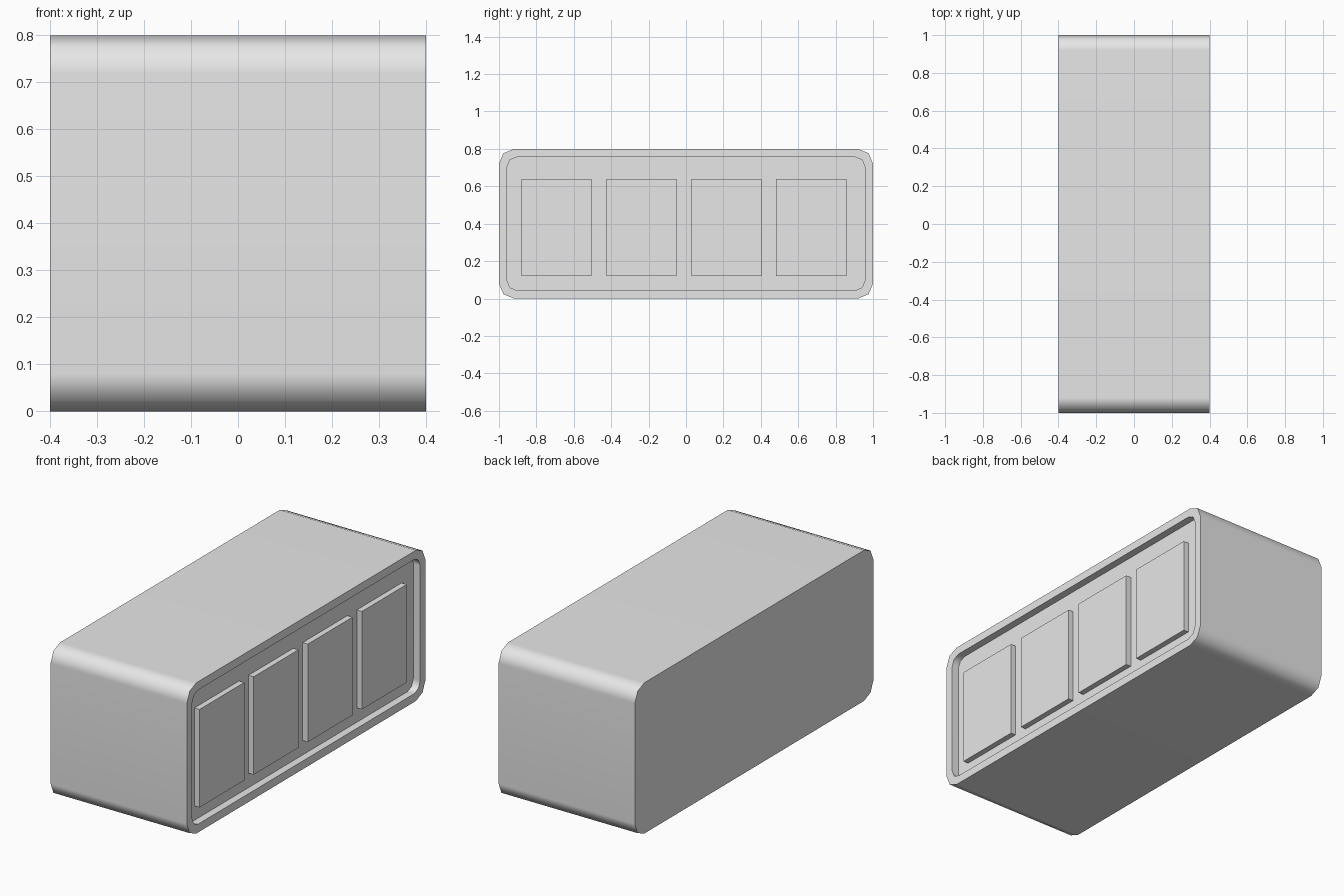
import bpy, bmesh, math

cube = bpy.data.objects.get("Cube")
if cube:
    bpy.data.objects.remove(cube, do_unlink=True)

# Single material
grey = bpy.data.materials.new("light_grey")
grey.use_nodes = True
colour = (0.8, 0.8, 0.8, 1)
grey.diffuse_color = colour
grey.node_tree.nodes["Principled BSDF"].inputs["Base Color"].default_value = colour


def make_object(name, bm):
    bmesh.ops.recalc_face_normals(bm, faces=bm.faces)
    mesh = bpy.data.meshes.new(name)
    bm.to_mesh(mesh)
    bm.free()
    mesh.materials.append(grey)
    obj = bpy.data.objects.new(name, mesh)
    bpy.context.collection.objects.link(obj)
    return obj


def rounded_loop(bm, x, half_y, half_z, radius, segments=2):
    """Rounded rectangle of vertices in the plane at x, centred at z = 0.4."""
    verts = []
    for corner, (sy, sz) in enumerate([(1, 1), (-1, 1), (-1, -1), (1, -1)]):
        for i in range(segments + 1):
            a = math.pi / 2 * (corner + i / segments)
            y = sy * (half_y - radius) + radius * math.cos(a)
            z = sz * (half_z - radius) + radius * math.sin(a)
            verts.append(bm.verts.new((x, y, z + 0.4)))
    return verts


# Housing: rounded block with a shallow recess in its +x side
bm = bmesh.new()
loops = [
    rounded_loop(bm, -0.4, 1.0, 0.4, 0.08),
    rounded_loop(bm, 0.4, 1.0, 0.4, 0.08),
    rounded_loop(bm, 0.4, 0.956, 0.356, 0.05),
    rounded_loop(bm, 0.36, 0.956, 0.356, 0.05),
]
for a, b in zip(loops, loops[1:]):
    for i in range(len(a)):
        j = (i + 1) % len(a)
        bm.faces.new((a[i], a[j], b[j], b[i]))
bm.faces.new(loops[0])
bm.faces.new(loops[-1])
housing = make_object("housing", bm)
housing.data.shade_smooth()
housing.data.set_sharp_from_angle(angle=math.radians(50))
weighted = housing.modifiers.new("weighted_normals", "WEIGHTED_NORMAL")
weighted.keep_sharp = True

# Four raised panels in a row on the recess floor
for n in range(4):
    bm = bmesh.new()
    bmesh.ops.create_cube(bm, size=1)
    bmesh.ops.scale(bm, vec=(0.03, 0.375, 0.52), verts=bm.verts)
    bmesh.ops.translate(bm, vec=(0.375, -0.692 + 0.454 * n, 0.38), verts=bm.verts)
    make_object(f"panel_{n + 1}", bm)
